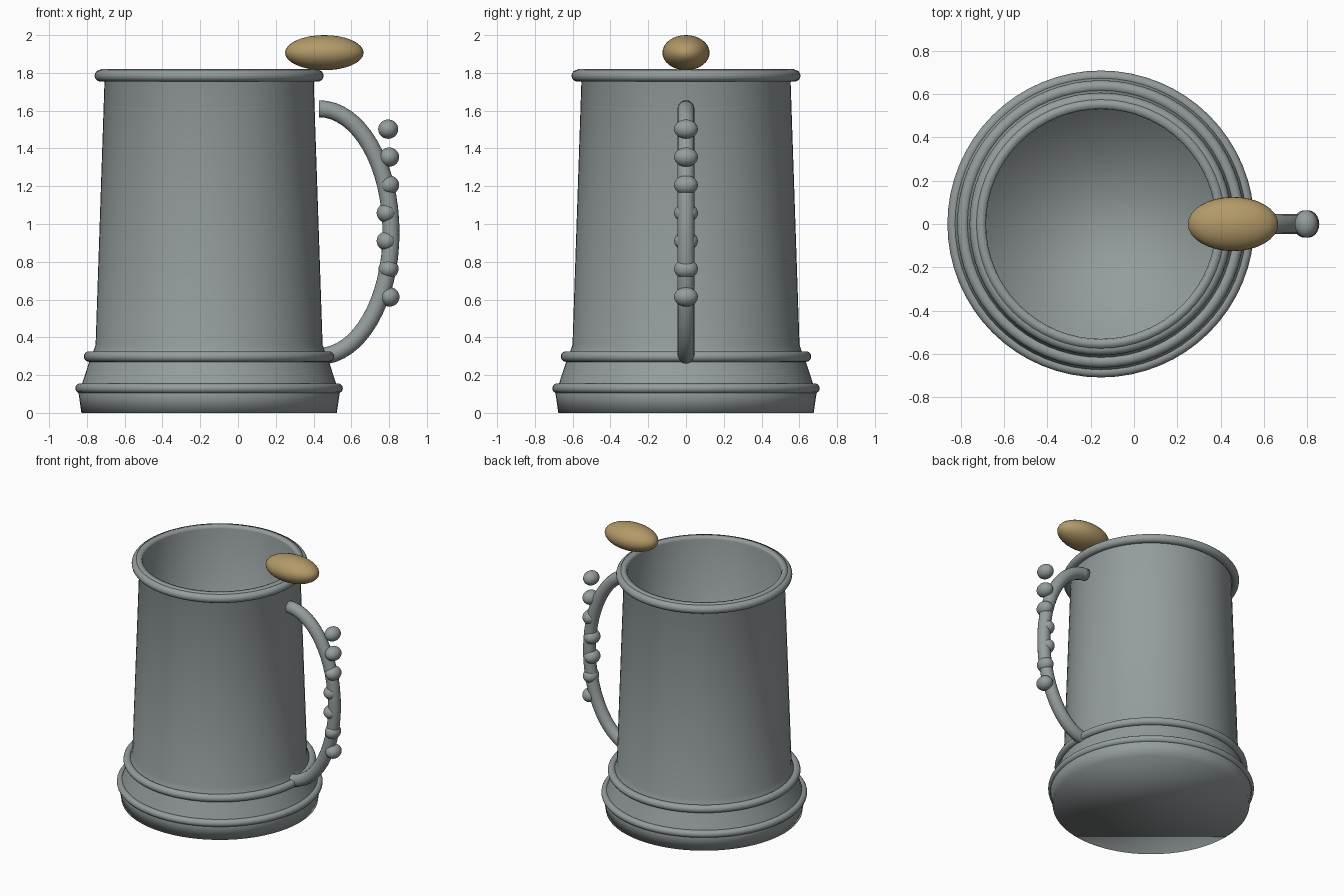
import bpy, bmesh, math

if "Cube" in bpy.data.objects:
    bpy.data.objects.remove(bpy.data.objects["Cube"])

CX = -0.153  # axis of the mug


def material(name, rgb):
    m = bpy.data.materials.new(name)
    m.diffuse_color = (*rgb, 1)
    m.use_nodes = True
    m.node_tree.nodes["Principled BSDF"].inputs["Base Color"].default_value = m.diffuse_color
    return m


PEWTER = material("pewter grey", (0.30, 0.335, 0.335))
BRASS = material("brass", (0.45, 0.32, 0.14))


def finish(ob, name, mat):
    ob.name = name
    ob.data.materials.append(mat)
    for p in ob.data.polygons:
        p.use_smooth = True
    return ob


def lathe(name, profile, mat, n=64):
    """Spin (radius, z) points round the mug axis and cap both ends."""
    bm = bmesh.new()
    rings = [[bm.verts.new((CX + r * math.cos(2 * math.pi * i / n),
                            r * math.sin(2 * math.pi * i / n), z))
              for i in range(n)] for r, z in profile]
    for a, b in zip(rings, rings[1:]):
        for i in range(n):
            j = (i + 1) % n
            bm.faces.new((a[i], a[j], b[j], b[i]))
    bm.faces.new(rings[0][::-1])
    bm.faces.new(rings[-1])
    me = bpy.data.meshes.new(name)
    bm.to_mesh(me)
    bm.free()
    ob = bpy.data.objects.new(name, me)
    bpy.context.collection.objects.link(ob)
    return finish(ob, name, mat)


def ellipsoid(name, loc, size, mat):
    bpy.ops.mesh.primitive_uv_sphere_add(segments=32, ring_count=16, radius=1, location=loc)
    ob = bpy.context.object
    ob.scale = size
    return finish(ob, name, mat)


# Hollow body: flared foot, tapered wall, lip, inner wall and floor
lathe("body", [(0.676, 0), (0.692, 0.11), (0.674, 0.15), (0.635, 0.27), (0.615, 0.32),
               (0.601, 0.36), (0.554, 1.75), (0.572, 1.80), (0.574, 1.82),
               (0.535, 1.82), (0.53, 1.80), (0.55, 0.10)], PEWTER)

# Raised bands
for name, major, minor, z in (("foot_band", 0.682, 0.026, 0.13),
                              ("lower_band", 0.635, 0.028, 0.298),
                              ("rim_band", 0.575, 0.031, 1.785)):
    bpy.ops.mesh.primitive_torus_add(location=(CX, 0, z), major_radius=major, minor_radius=minor,
                                     major_segments=64, minor_segments=16)
    finish(bpy.context.object, name, PEWTER)

# Handle: half-ellipse tube with capped ends
bm = bmesh.new()
STEPS, SIDES, R = 32, 16, 0.045
rings = []
for i in range(STEPS + 1):
    t = math.radians(90 - 180 * i / STEPS)
    nx, nz = 0.655 * math.cos(t), 0.38 * math.sin(t)
    d = math.hypot(nx, nz)
    ring = []
    for k in range(SIDES):
        a = 2 * math.pi * k / SIDES
        o = R * math.cos(a) / d
        ring.append(bm.verts.new((0.43 + 0.38 * math.cos(t) + o * nx, R * math.sin(a),
                                  0.955 + 0.655 * math.sin(t) + o * nz)))
    rings.append(ring)
for a, b in zip(rings, rings[1:]):
    for k in range(SIDES):
        j = (k + 1) % SIDES
        bm.faces.new((a[k], a[j], b[j], b[k]))
bm.faces.new(rings[0])
bm.faces.new(rings[-1])
bmesh.ops.recalc_face_normals(bm, faces=bm.faces)
me = bpy.data.meshes.new("handle")
bm.to_mesh(me)
bm.free()
handle = bpy.data.objects.new("handle", me)
bpy.context.collection.objects.link(handle)
finish(handle, "handle", PEWTER)

# Row of beads along the grip
for i, x in enumerate((0.795, 0.8, 0.8, 0.787, 0.787, 0.797, 0.802)):
    ellipsoid(f"bead_{i + 1}", (x, 0, 1.502 - 0.148 * i), (0.053, 0.063, 0.051), PEWTER)

# Thumb piece above the rim
ellipsoid("thumb_piece", (0.457, 0, 1.907), (0.208, 0.125, 0.093), BRASS)
